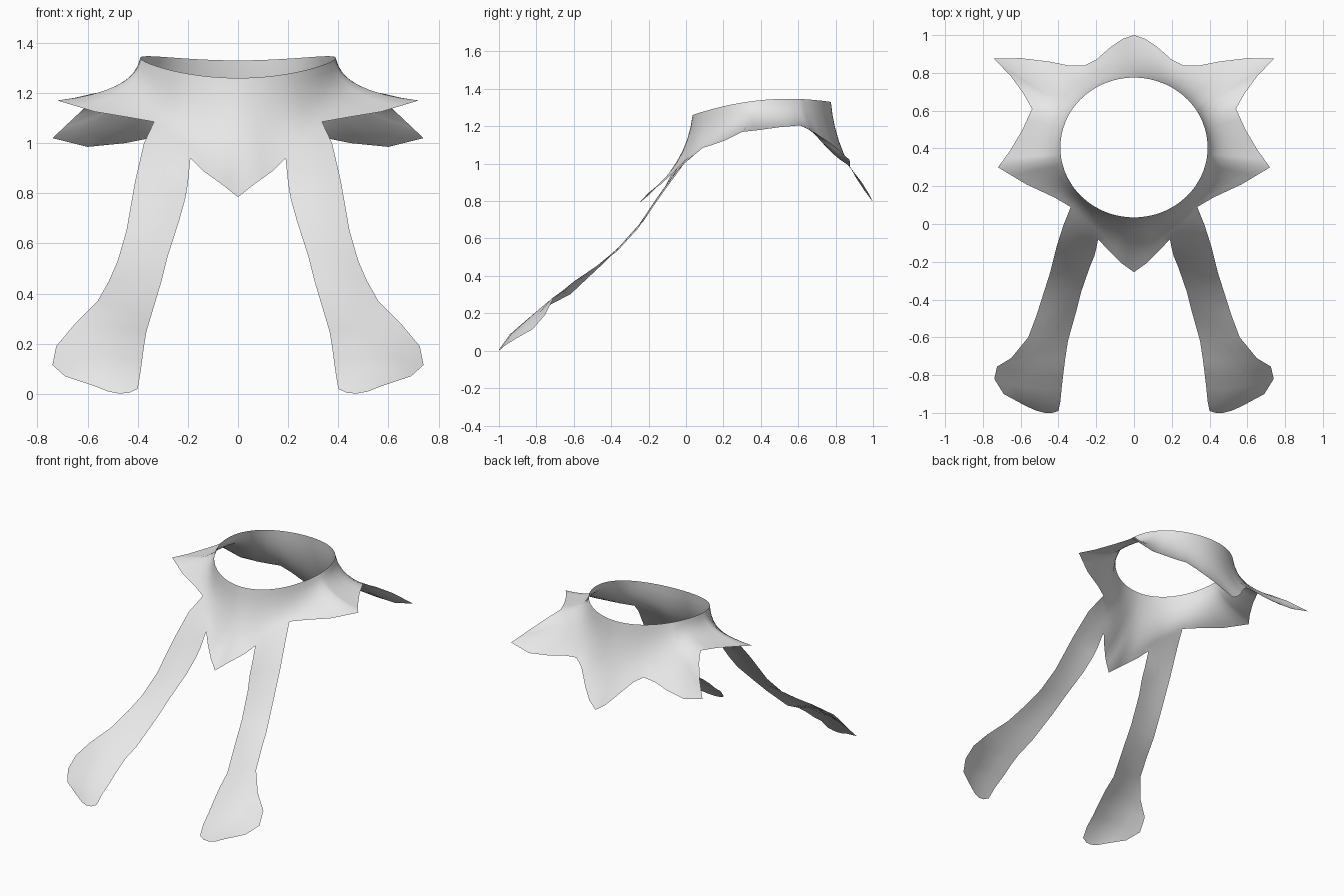
import bpy, bmesh, math
from mathutils import Vector as V

cube = bpy.data.objects.get("Cube")
if cube:
    bpy.data.objects.remove(cube, do_unlink=True)

# One plain grey cloth colour
grey = bpy.data.materials.new("light_grey")
grey.use_nodes = True
grey.diffuse_color = (0.8, 0.8, 0.8, 1)
grey.node_tree.nodes["Principled BSDF"].inputs["Base Color"].default_value = (0.8, 0.8, 0.8, 1)

bm = bmesh.new()


def add_grid(rows):
    """Skin a list of equally long point rows with quads."""
    g = [[bm.verts.new(p) for p in r] for r in rows]
    for a, b in zip(g, g[1:]):
        for i in range(len(a) - 1):
            bm.faces.new((a[i], b[i], b[i + 1], a[i + 1]))


def arched(inner, outer, bulge, n=4):
    """Points from inner to outer edge, arched by a bulge vector."""
    a, b = V(inner), V(outer)
    return [a.lerp(b, i / n) + bulge * (4 * (i / n) * (1 - i / n)) for i in range(n + 1)]


# Tail: inner edge, outer edge and forward bulge, from the collar down
NORMAL = V((0, -0.7, 0.7))
tail_edges = [
    ((.19, -.08, .94), (.335, .09, 1.085), .01),
    ((.20, -.13, .84), (.375, -.01, 1.0), .01),
    ((.21, -.17, .78), (.41, -.12, .85), .01),
    ((.235, -.23, .69), (.445, -.26, .65), .008),
    ((.28, -.36, .55), (.48, -.37, .53), .005),
    ((.305, -.46, .45), (.515, -.48, .45), .005),
    ((.35, -.62, .30), (.56, -.60, .37), .008),
    ((.365, -.72, .25), (.65, -.71, .28), .012),
    ((.375, -.80, .19), (.725, -.755, .19), .03),
    ((.383, -.87, .13), (.74, -.82, .115), .035),
    ((.39, -.94, .08), (.69, -.90, .07), .02),
]
tail = [arched(a, b, NORMAL * k) for a, b, k in tail_edges]
tail.append(arched((.40, -.99, .02), (.57, -.965, .03), V((-.012, -.022, -.024))))
add_grid(tail)

# Collar outline on one side, front point to back point
front_point = [(0, -.255, .785), (.07, -.205, .84), (.14, -.135, .89), (.19, -.08, .94)]
side_points = [
    (.335, .09, 1.085), (.42, .14, 1.10), (.57, .21, 1.125), (.72, .30, 1.17),
    (.655, .39, 1.18), (.59, .50, 1.195), (.54, .61, 1.205), (.585, .69, 1.165),
    (.65, .78, 1.105), (.74, .875, 1.02), (.60, .878, .985), (.45, .86, 1.0),
    (.35, .84, 1.02), (.26, .84, 1.03), (.20, .87, .99), (.12, .94, .90),
    (.06, .98, .835), (0, 1.0, .795),
]


def halved(pts):
    """Add a midpoint to every span."""
    pts = [V(p) for p in pts]
    out = [pts[0]]
    for a, b in zip(pts, pts[1:]):
        out += [(a + b) / 2, b]
    return out


outline = halved(front_point) + tail[0][1:-1] + halved(side_points)


def spoke(end, n=8):
    """Flared curve from the neck rim down and out to the outline."""
    t = math.atan2((end.y - .405) / .37, end.x / .39)
    s = math.sin(t)
    rim = V((.39 * math.cos(t), .405 + .37 * s, 1.34 + .035 * s - .045 * s * s))
    if abs(end.x) < 1e-6:
        rim.x = 0
    drop = rim.z - end.z
    ctrl = rim.lerp(end, .1)
    ctrl.z = rim.z - drop * (.9 - .7 * drop)
    return [rim * (1 - u) ** 2 + ctrl * (2 * u * (1 - u)) + end * u * u
            for u in (i / n for i in range(n + 1))]


add_grid(list(zip(*[spoke(p) for p in outline])))

# Weld tail to collar, then mirror the half
bmesh.ops.remove_doubles(bm, verts=bm.verts[:], dist=1e-4)
mesh = bpy.data.meshes.new("collar_with_tails")
bm.to_mesh(mesh)
bm.free()
mesh.materials.append(grey)
collar = bpy.data.objects.new("collar_with_tails", mesh)
bpy.context.collection.objects.link(collar)
mirror = collar.modifiers.new("mirror", 'MIRROR')
mirror.use_clip = True
mirror.merge_threshold = 0.001
for f in mesh.polygons:
    f.use_smooth = True
